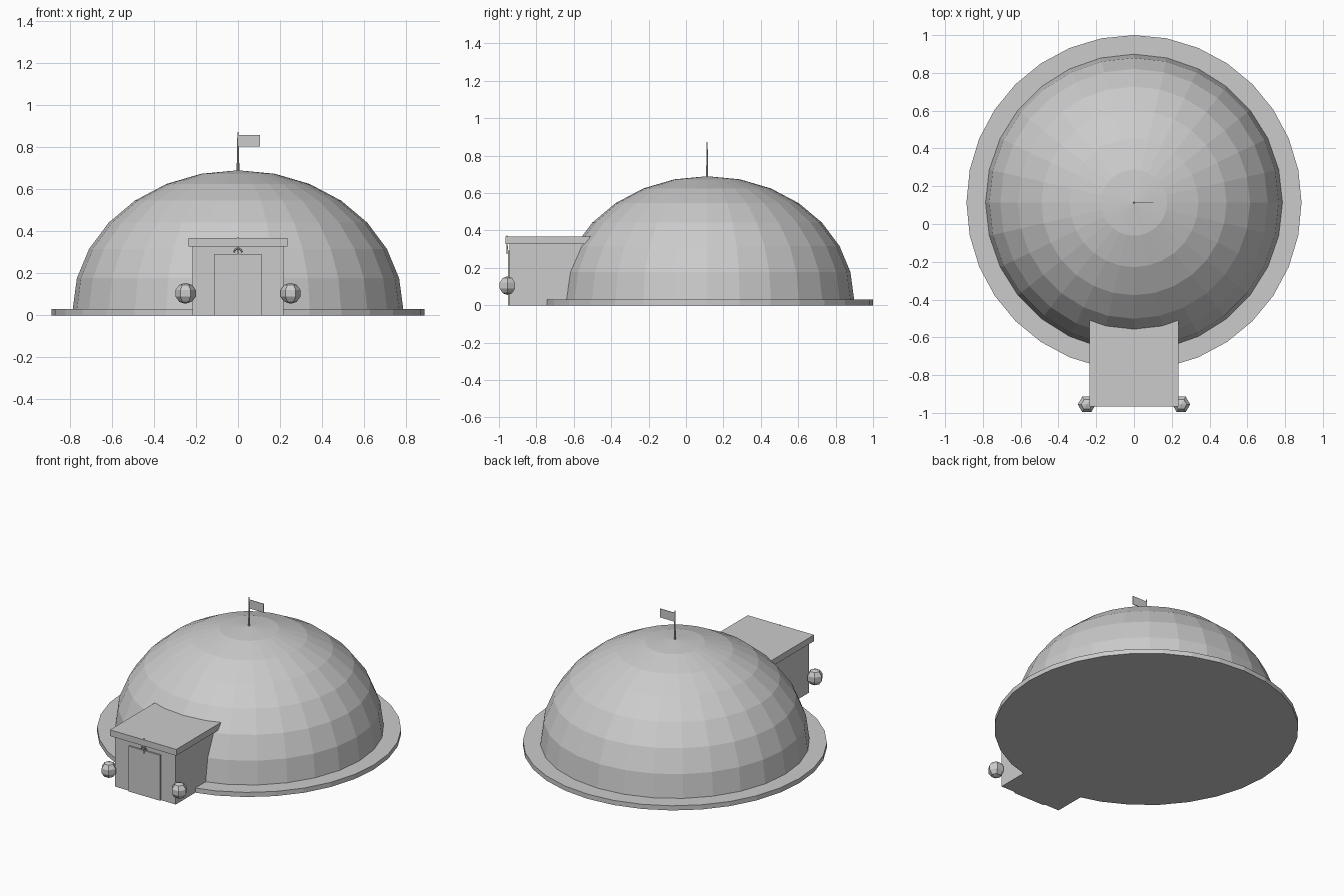
import bpy
import bmesh
from math import sin, cos, pi

cube = bpy.data.objects.get("Cube")
if cube:
    bpy.data.objects.remove(cube, do_unlink=True)

# One plain colour
grey = bpy.data.materials.new("plain_grey")
grey.use_nodes = True
colour = (0.6, 0.6, 0.6, 1)
grey.diffuse_color = colour
grey.node_tree.nodes["Principled BSDF"].inputs["Base Color"].default_value = colour

CENTRE_Y = 0.113
PORCH_Y = -0.955


def finish(name, bm, loc=(0, 0, 0)):
    bmesh.ops.recalc_face_normals(bm, faces=bm.faces)
    mesh = bpy.data.meshes.new(name)
    bm.to_mesh(mesh)
    bm.free()
    mesh.materials.append(grey)
    obj = bpy.data.objects.new(name, mesh)
    obj.location = loc
    bpy.context.collection.objects.link(obj)
    return obj


def lathe(name, profile, sides, loc):
    """Turn (radius, height) points round z; zero radius makes a pole."""
    bm = bmesh.new()
    rings = []
    for r, z in profile:
        if r < 1e-5:
            rings.append([bm.verts.new((0, 0, z))] * sides)
        else:
            rings.append([bm.verts.new((r * cos(2 * pi * i / sides),
                                        r * sin(2 * pi * i / sides), z))
                          for i in range(sides)])
    for low, high in zip(rings, rings[1:]):
        for i in range(sides):
            j = (i + 1) % sides
            corners = list(dict.fromkeys((low[i], low[j], high[j], high[i])))
            bm.faces.new(corners)
    for ring in (rings[0], rings[-1]):
        if ring[0] != ring[1]:
            bm.faces.new(ring)
    return finish(name, bm, loc)


def box(name, x, y, z):
    bm = bmesh.new()
    bmesh.ops.create_cube(bm, size=1)
    for v in bm.verts:
        for axis, (low, high) in enumerate((x, y, z)):
            v.co[axis] = low if v.co[axis] < 0 else high
    return finish(name, bm)


# Round base and faceted dome
lathe("base_disc", [(0.887, 0), (0.887, 0.03)], 32, (0, CENTRE_Y, 0))
dome = [(0.786 * cos(pi * k / 14), 0.66 * sin(pi * k / 14)) for k in range(8)]
lathe("dome", dome, 28, (0, CENTRE_Y, 0.03))

# Entrance porch running into the dome
box("porch", (-0.217, 0.217), (-0.943, -0.4), (0, 0.33))
box("porch_roof", (-0.236, 0.236), (-0.965, -0.4), (0.328, 0.368))
box("door", (-0.112, 0.112), (-0.953, -0.93), (0, 0.292))

# Round lamps at the porch corners
lamp = [(0.05 * sin(pi * k / 5), -0.05 * cos(pi * k / 5)) for k in range(6)]
for side, x in (("left", 0.25), ("right", -0.25)):
    lathe(side + "_lamp", lamp, 6, (x, PORCH_Y, 0.105))

# Small hook emblem over the door
lathe("emblem_rod", [(0.003, 0.275), (0.003, 0.372)], 6, (0, PORCH_Y - 0.002, 0))
arc = bpy.data.curves.new("emblem_arc", "CURVE")
arc.dimensions = "3D"
arc.bevel_depth = 0.004
arc.bevel_resolution = 1
arc.use_fill_caps = True
spline = arc.splines.new("POLY")
spline.points.add(8)
for k, point in enumerate(spline.points):
    a = pi * k / 8
    point.co = (0.018 * cos(a), 0, 0.018 * sin(a), 1)
arc.materials.append(grey)
arc_obj = bpy.data.objects.new("emblem_arc", arc)
arc_obj.location = (0, PORCH_Y - 0.002, 0.3)
bpy.context.collection.objects.link(arc_obj)

# Tapered pole and flag on top
lathe("flag_pole", [(0.007, 0.67), (0.003, 0.873)], 6, (0, CENTRE_Y, 0))
box("flag", (0, 0.104), (CENTRE_Y - 0.002, CENTRE_Y + 0.002), (0.802, 0.858))
